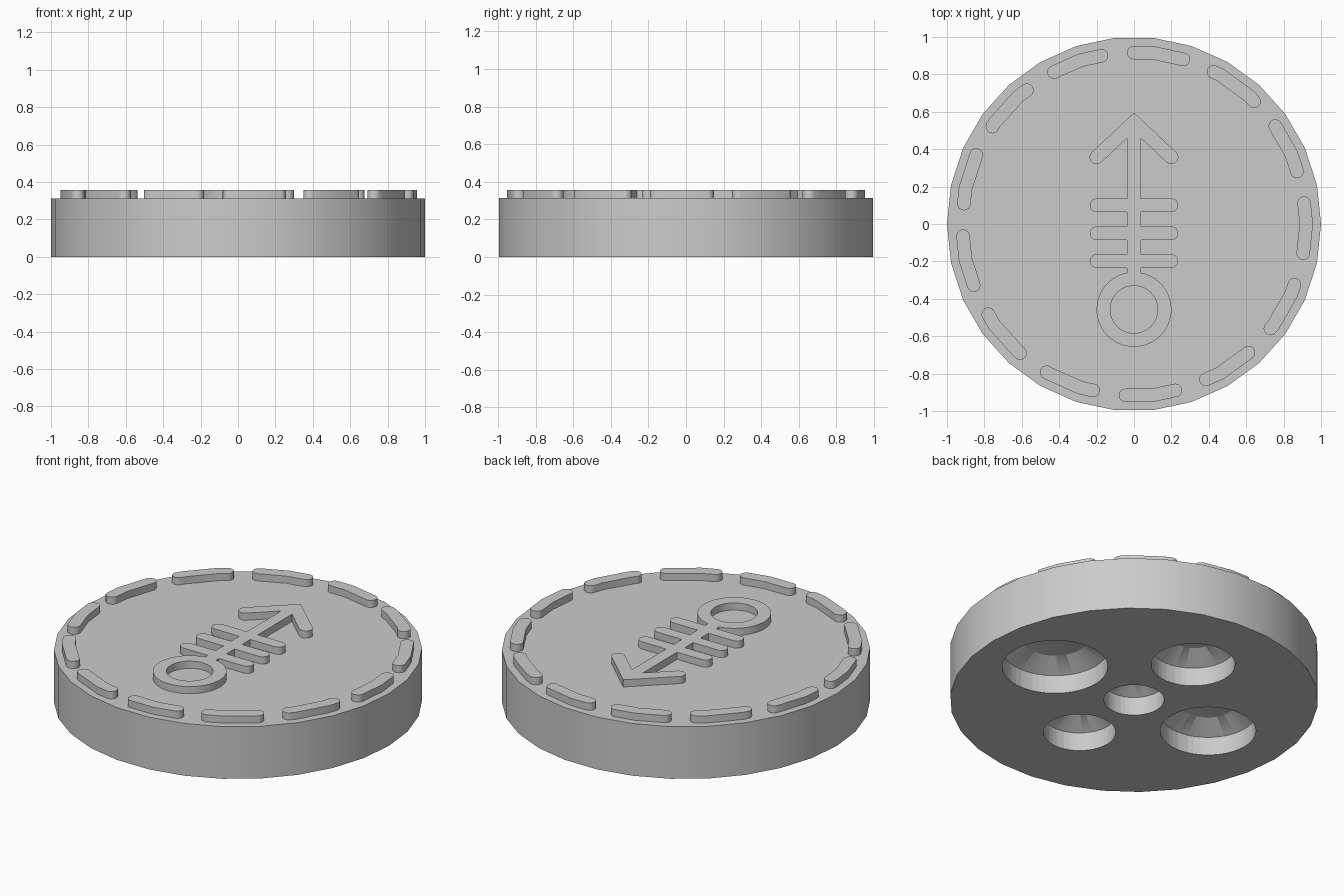
import bpy, bmesh
from math import sin, cos, pi, radians, acos

if "Cube" in bpy.data.objects:
    bpy.data.objects.remove(bpy.data.objects["Cube"], do_unlink=True)

FACETS = 30            # sides of the disc
BODY_TOP = 0.313
RELIEF_TOP = 0.356
STROKE = 0.0365        # half width of the raised strokes

grey = bpy.data.materials.new("plain grey")
grey.diffuse_color = (0.6, 0.6, 0.6, 1)
grey.use_nodes = True
grey.node_tree.nodes["Principled BSDF"].inputs["Base Color"].default_value = (0.6, 0.6, 0.6, 1)


def arc(cx, cy, r, start, end, n):
    """Points along an arc, angles in radians."""
    angles = [start + (end - start) * i / n for i in range(n + 1)]
    return [(cx + r * cos(a), cy + r * sin(a)) for a in angles]


def finish(obj):
    """Weld, smooth by angle and colour one object."""
    bm = bmesh.new()
    bm.from_mesh(obj.data)
    bmesh.ops.remove_doubles(bm, verts=bm.verts, dist=0.0001)
    bmesh.ops.recalc_face_normals(bm, faces=bm.faces)
    bm.to_mesh(obj.data)
    bm.free()
    obj.data.materials.clear()
    obj.data.materials.append(grey)
    select(obj)
    bpy.ops.object.shade_smooth_by_angle(angle=radians(30))


def select(obj):
    bpy.ops.object.select_all(action='DESELECT')
    obj.select_set(True)
    bpy.context.view_layer.objects.active = obj


def prism(name, outlines, bottom, top):
    """Extrude closed outlines; an outline inside another is a hole."""
    curve = bpy.data.curves.new(name, 'CURVE')
    curve.dimensions = '2D'
    curve.fill_mode = 'BOTH'
    curve.extrude = (top - bottom) / 2
    for points in outlines:
        spline = curve.splines.new('POLY')
        spline.points.add(len(points) - 1)
        for p, (x, y) in zip(spline.points, points):
            p.co = (x, y, 0, 1)
        spline.use_cyclic_u = True
    obj = bpy.data.objects.new(name, curve)
    bpy.context.collection.objects.link(obj)
    obj.location.z = (top + bottom) / 2
    select(obj)
    bpy.ops.object.convert(target='MESH')
    obj = bpy.context.object
    finish(obj)
    return obj


# Disc body
body = prism("disc_body", [arc(0, 0, 1, 0, 2 * pi, FACETS)[:-1]], 0, BODY_TOP)

# Underside pockets: straight wall, then a cone up to a flat ceiling
pockets = [(0, 0, 0.164), (0.56, 0, 0.287), (0, 0.5, 0.228),
           (0, -0.46, 0.197), (-0.525, 0, 0.26)]
bm = bmesh.new()
for x, y, r in pockets:
    rings = []
    for radius, z in ((r, -0.05), (r, 0.11), (r - 0.11, 0.172)):
        rings.append([bm.verts.new((px, py, z)) for px, py in arc(x, y, radius, 0, 2 * pi, 48)[:-1]])
    bm.faces.new(rings[0][::-1])
    bm.faces.new(rings[-1])
    for low, high in zip(rings, rings[1:]):
        for i in range(len(low)):
            j = (i + 1) % len(low)
            bm.faces.new((low[i], low[j], high[j], high[i]))
mesh = bpy.data.meshes.new("pocket_cutter")
bm.to_mesh(mesh)
bm.free()
cutter = bpy.data.objects.new("pocket_cutter", mesh)
cutter.hide_render = True
bpy.context.collection.objects.link(cutter)
cut = body.modifiers.new("pockets", 'BOOLEAN')
cut.operation = 'DIFFERENCE'
cut.solver = 'EXACT'
cut.object = cutter
select(body)
bpy.ops.object.modifier_apply(modifier=cut.name)
bpy.data.objects.remove(cutter, do_unlink=True)
finish(body)


# Border dashes that follow the faceted rim
def rim_point(radius, angle):
    step = 2 * pi / FACETS
    r = radius * cos(step / 2) / cos(angle % step - step / 2)
    return (r * cos(angle), r * sin(angle))


DASHES = 13
half = radians(8.4)
for k in range(DASHES):
    mid = radians(81.7) - k * 2 * pi / DASHES
    a, b = mid - half, mid + half
    step = 2 * pi / FACETS
    corners = [i * step for i in range(-2 * FACETS, FACETS) if a < i * step < b]
    angles = [a] + corners + [b]
    outer = [rim_point(0.957, t) for t in angles]
    inner = [rim_point(0.885, t) for t in reversed(angles)]
    end = arc(*rim_point(0.921, b), 0.036, b, b + pi, 10)[1:-1]
    start = arc(*rim_point(0.921, a), 0.036, a + pi, a + 2 * pi, 10)[1:-1]
    prism(f"border_dash_{k + 1}", [outer + end + inner + start], BODY_TOP - 0.01, RELIEF_TOP)

# Central arrow: ring, stem with three ribs, and barbed head
RING_Y, RING_R = -0.457, 0.2
side = arc(0, RING_Y, RING_R, -pi / 2, acos(STROKE / RING_R), 28)
for y in (-0.198, -0.05, 0.1):
    side += [(STROKE, y - STROKE)] + arc(0.2, y, STROKE, -pi / 2, pi / 2, 10) + [(STROKE, y + STROKE)]
side.append((STROKE, 0.46))
side += arc(0.2, 0.357, 0.0375, radians(-133), radians(47), 10)
mirrored = [(-x, y) for x, y in reversed(side[1:])]
outline = side + [(0, 0.595)] + mirrored
hole = arc(0, RING_Y, 0.127, 0, 2 * pi, 48)[:-1]
prism("arrow_emblem", [outline, hole], BODY_TOP - 0.01, RELIEF_TOP)
